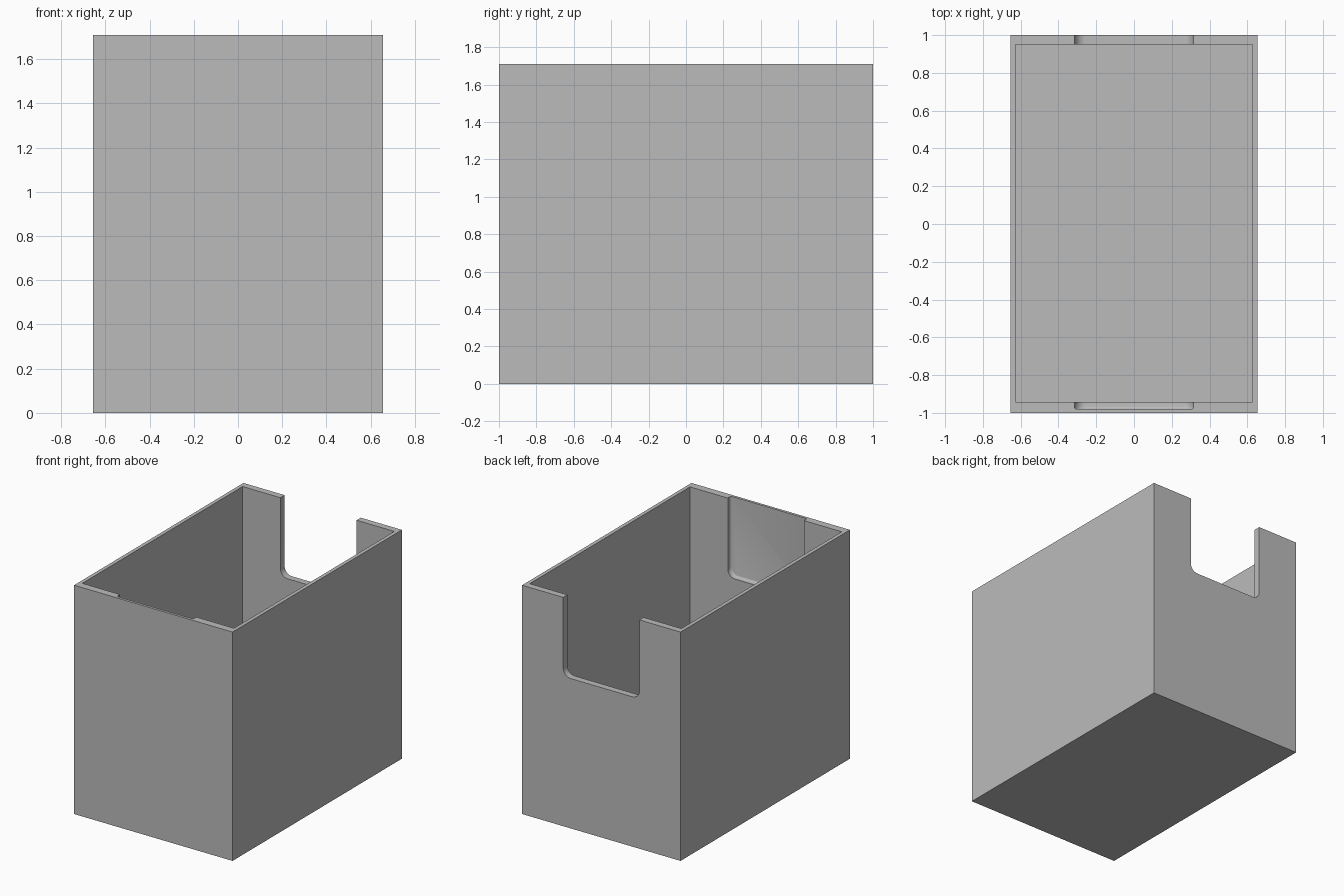
import bpy, bmesh, math

if "Cube" in bpy.data.objects:
    bpy.data.objects.remove(bpy.data.objects["Cube"])

W, H = 0.655, 1.71          # half width, height
NOTCH, FLOOR, R = 0.315, 1.12, 0.06   # half width, lower edge and corner radius of notch

grey = bpy.data.materials.new("plain grey")
grey.diffuse_color = (0.5, 0.5, 0.5, 1)
grey.use_nodes = True
grey.node_tree.nodes["Principled BSDF"].inputs["Base Color"].default_value = grey.diffuse_color


def finish(name, bm):
    bmesh.ops.recalc_face_normals(bm, faces=bm.faces)
    mesh = bpy.data.meshes.new(name)
    bm.to_mesh(mesh)
    bm.free()
    mesh.materials.append(grey)
    ob = bpy.data.objects.new(name, mesh)
    bpy.context.collection.objects.link(ob)
    return ob


def box(name, lo, hi):
    bm = bmesh.new()
    bmesh.ops.create_cube(bm, size=1)
    for v in bm.verts:
        v.co = [(a + b) / 2 + c * (b - a) for a, b, c in zip(lo, hi, v.co)]
    return finish(name, bm)


# outer block and the cavity
card_box = box("open_box", (-W, -1, 0), (W, 1, H))
cavity = box("cavity_cutter", (-0.627, -0.943, 0.04), (0.627, 0.95, 1.9))

# rounded U profile: cuts through the back wall and recesses the inside of the front wall
right = [(NOTCH, 1.8)]
for i in range(9):
    a = math.pi / 2 * i / 8
    right.append((NOTCH - R + R * math.cos(a), FLOOR + R - R * math.sin(a)))
profile = right + [(-x, z) for x, z in reversed(right)]
bm = bmesh.new()
face = bm.faces.new([bm.verts.new((x, -0.98, z)) for x, z in profile])
ext = bmesh.ops.extrude_face_region(bm, geom=[face], use_keep_orig=True)
bmesh.ops.translate(bm, verts=[g for g in ext["geom"] if isinstance(g, bmesh.types.BMVert)],
                    vec=(0, 2.1, 0))
bmesh.ops.recalc_face_normals(bm, faces=bm.faces)
# small rounding in the recess corner
bmesh.ops.bevel(bm, geom=list(face.edges), offset=0.012, segments=3,
                profile=0.5, affect='EDGES')
notch = finish("notch_cutter", bm)

# cut and clean up
bpy.context.view_layer.objects.active = card_box
for cutter in (cavity, notch):
    cutter.hide_render = True
    mod = card_box.modifiers.new("cut", 'BOOLEAN')
    mod.operation, mod.solver, mod.object = 'DIFFERENCE', 'EXACT', cutter
    bpy.ops.object.modifier_apply(modifier=mod.name)
    bpy.data.objects.remove(cutter)

bpy.ops.object.select_all(action='DESELECT')
card_box.select_set(True)
bpy.ops.object.shade_smooth_by_angle(angle=math.radians(32))
